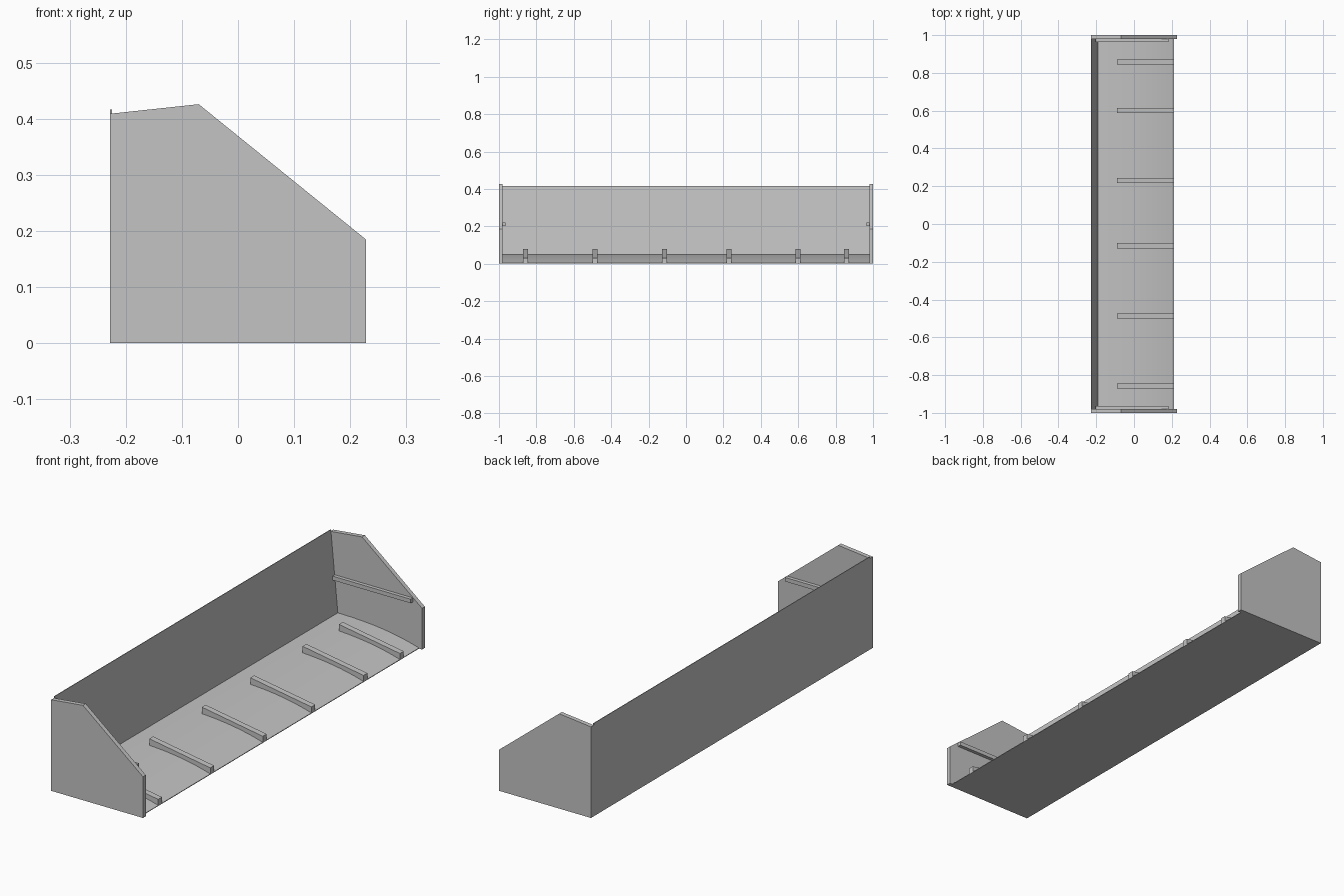
import bpy
import bmesh
import math

cube = bpy.data.objects.get("Cube")
if cube:
    bpy.data.objects.remove(cube, do_unlink=True)

GREY = (0.55, 0.55, 0.55, 1)
grey = bpy.data.materials.new("plain grey")
grey.use_nodes = True
grey.diffuse_color = GREY
grey.node_tree.nodes["Principled BSDF"].inputs["Base Color"].default_value = GREY


def extrude_profile(name, profile, y_min, y_max, smooth=False):
    """Extrude an outline in the xz plane along y."""
    bm = bmesh.new()
    face = bm.faces.new([bm.verts.new((x, y_min, z)) for x, z in profile])
    result = bmesh.ops.extrude_face_region(bm, geom=[face])
    new_verts = [v for v in result["geom"] if isinstance(v, bmesh.types.BMVert)]
    bmesh.ops.translate(bm, verts=new_verts, vec=(0, y_max - y_min, 0))
    bmesh.ops.recalc_face_normals(bm, faces=bm.faces)
    mesh = bpy.data.meshes.new(name)
    bm.to_mesh(mesh)
    bm.free()
    mesh.materials.append(grey)
    obj = bpy.data.objects.new(name, mesh)
    bpy.context.collection.objects.link(obj)
    if smooth:
        bpy.ops.object.select_all(action="DESELECT")
        obj.select_set(True)
        bpy.context.view_layer.objects.active = obj
        bpy.ops.object.shade_smooth_by_angle(angle=math.radians(15))
    return obj


BACK, FRONT = -0.228, 0.228
INNER = 0.98  # inner faces of the end panels

# Floor: flat underside, top curving down to a thin front lip
lip, crest, steps = 0.213, 0.053, 12
floor_top = []
for i in range(steps + 1):
    t = i / steps
    floor_top.append((lip + (BACK - lip) * t, 0.003 + (crest - 0.003) * (1 - (1 - t) ** 2.6)))
extrude_profile("floor", [(BACK, 0), (lip, 0)] + floor_top, -INNER, INNER, smooth=True)

# Back panel: upright outside, leaning inside
extrude_profile("back_panel", [(BACK, 0), (-0.185, 0), (-0.19, 0.05), (-0.225, 0.417), (BACK, 0.417)],
                -INNER, INNER)

# End panels, each with a small horizontal rail on its inner face
end_outline = [(BACK, 0), (FRONT, 0), (FRONT, 0.185), (-0.07, 0.426), (BACK, 0.409)]
rail_outline = [(-0.205, 0.202), (0.183, 0.202), (0.183, 0.22), (-0.205, 0.22)]
for side, s in (("left", 1), ("right", -1)):
    name = "front" if s < 0 else "rear"
    extrude_profile(name + "_end_panel", end_outline, *sorted((s * INNER, s)))
    extrude_profile(name + "_rail", rail_outline, *sorted((s * (INNER - 0.016), s * INNER)))

# Sloping battens across the floor
batten_outline = [(-0.09, 0.02), (0.1, 0.005), (0.213, 0), (0.213, 0.03), (-0.09, 0.08)]
for i, y in enumerate((-0.857, -0.487, -0.115, 0.23, 0.6, 0.858)):
    extrude_profile(f"batten_{i + 1}", batten_outline, y - 0.0135, y + 0.0135)
